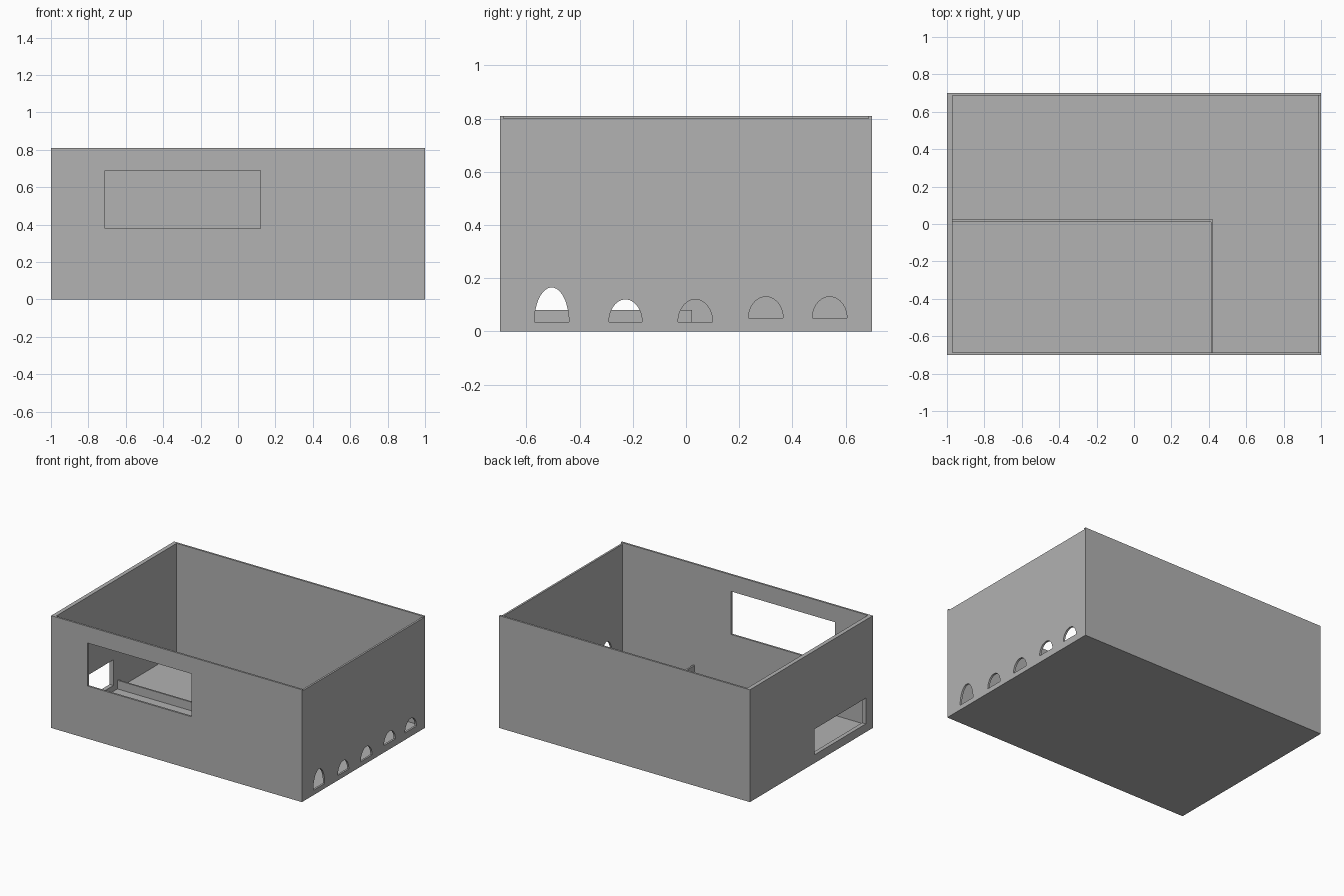
import bpy
import bmesh
import math

default = bpy.data.objects.get("Cube")
if default:
    bpy.data.objects.remove(default, do_unlink=True)

grey = bpy.data.materials.new("plain grey")
grey.use_nodes = True
colour = (0.445, 0.445, 0.445, 1)
grey.diffuse_color = colour
grey.node_tree.nodes["Principled BSDF"].inputs["Base Color"].default_value = colour

HALF_X, HALF_Y, HEIGHT = 1.0, 0.7, 0.81
WALL, LEFT_WALL, FLOOR = 0.014, 0.03, 0.018


def add_mesh(name, bm):
    bmesh.ops.recalc_face_normals(bm, faces=bm.faces)
    mesh = bpy.data.meshes.new(name)
    bm.to_mesh(mesh)
    bm.free()
    mesh.materials.append(grey)
    obj = bpy.data.objects.new(name, mesh)
    bpy.context.collection.objects.link(obj)
    return obj


def box(name, x, y, z):
    """Box from a (low, high) pair on each axis."""
    bm = bmesh.new()
    bmesh.ops.create_cube(bm, size=1)
    for v in bm.verts:
        v.co = [(lo + hi) / 2 + c * (hi - lo)
                for c, (lo, hi) in zip(v.co, (x, y, z))]
    return add_mesh(name, bm)


def arch(name, y, z, steps=24):
    """Half-ellipse prism passing through the +x wall."""
    mid, radius = sum(y) / 2, (y[1] - y[0]) / 2
    bm = bmesh.new()
    angles = [math.pi * i / steps for i in range(steps + 1)]
    face = bm.faces.new([bm.verts.new((HALF_X - 0.1, mid + radius * math.cos(a),
                                       z[0] + (z[1] - z[0]) * math.sin(a)))
                         for a in angles])
    ext = bmesh.ops.extrude_face_region(bm, geom=[face])["geom"]
    bmesh.ops.translate(bm, vec=(0.2, 0, 0),
                        verts=[v for v in ext if isinstance(v, bmesh.types.BMVert)])
    return add_mesh(name, bm)


def cut(target, cutter):
    cutter.hide_render = True
    mod = target.modifiers.new("opening", "BOOLEAN")
    mod.operation = "DIFFERENCE"
    mod.solver = "EXACT"
    mod.object = cutter
    bpy.context.view_layer.objects.active = target
    bpy.ops.object.modifier_apply(modifier=mod.name)
    bpy.data.objects.remove(cutter, do_unlink=True)


# Floor and four walls
inner_y = (-HALF_Y + WALL, HALF_Y - WALL)
full_x = (-HALF_X, HALF_X)
tall = (FLOOR, HEIGHT)
box("floor", full_x, (-HALF_Y, HALF_Y), (0, FLOOR))
front = box("front_wall", full_x, (-HALF_Y, inner_y[0]), tall)
box("back_wall", full_x, (inner_y[1], HALF_Y), tall)
window_side = box("window_side_wall", (-HALF_X, -HALF_X + LEFT_WALL), inner_y, tall)
arch_side = box("arch_side_wall", (HALF_X - WALL, HALF_X), inner_y,
                (FLOOR, HEIGHT - 0.01))

# Wide front window and low side window
cut(front, box("front_cutter", (-0.71, 0.12), (-0.8, -0.6), (0.38, 0.69)))
cut(window_side, box("side_cutter", (-1.1, -0.9), (-0.62, -0.035), (0.06, 0.245)))

# Row of five arched openings
openings = [((-0.57, -0.44), (0.035, 0.165)),
            ((-0.29, -0.165), (0.035, 0.12)),
            ((-0.03, 0.10), (0.035, 0.12)),
            ((0.235, 0.365), (0.05, 0.13)),
            ((0.475, 0.605), (0.05, 0.13))]
for y, z in openings:
    cut(arch_side, arch("arch_cutter", y, z))

# Low L-shaped partition on the floor
low = (FLOOR, 0.08)
box("long_partition", (-HALF_X + LEFT_WALL, 0.423), (0.011, 0.023), low)
box("short_partition", (0.411, 0.423), (inner_y[0], 0.011), low)
